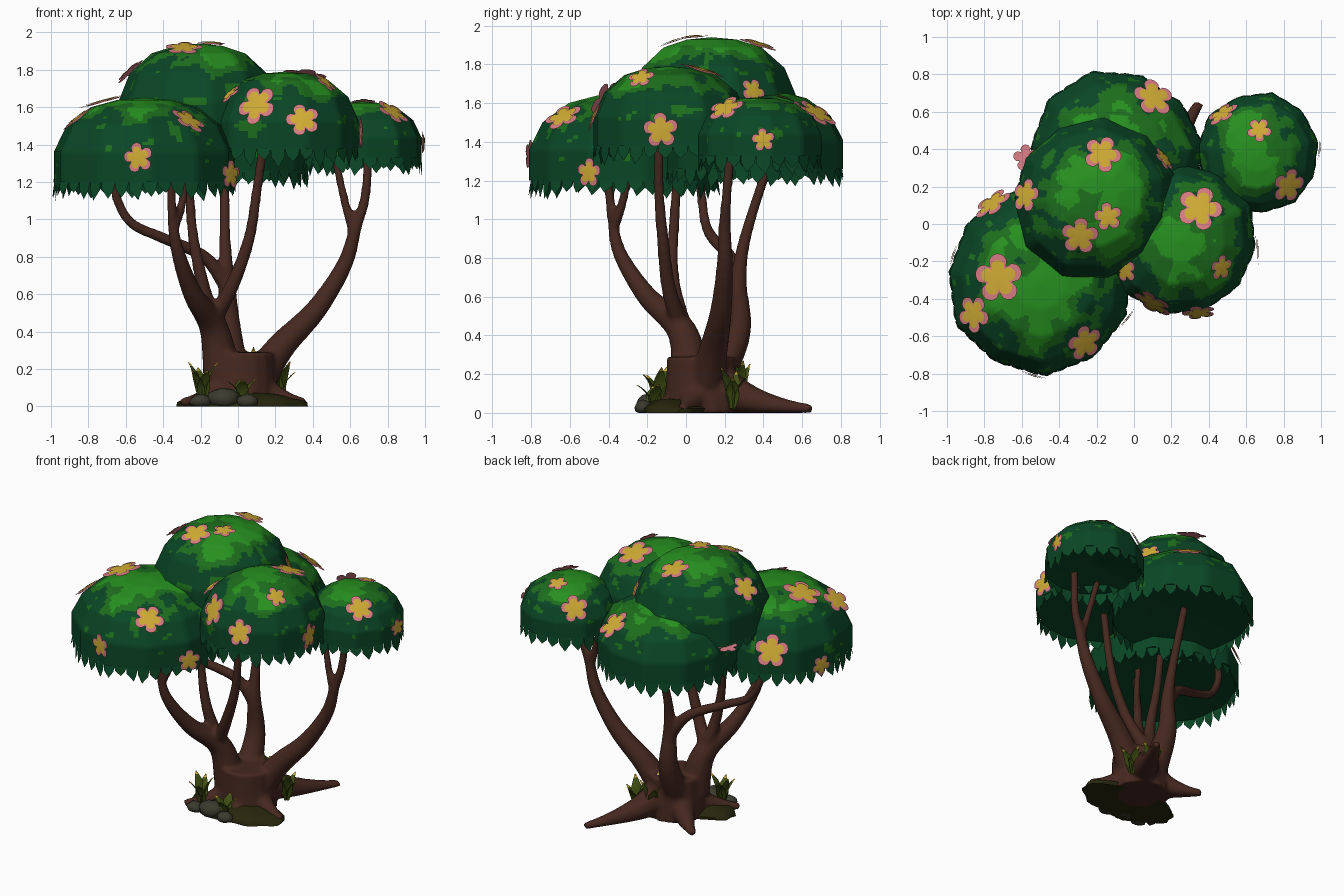
import bpy, bmesh, math, random
from mathutils import Vector, noise
from mathutils.bvhtree import BVHTree

if "Cube" in bpy.data.objects:
    bpy.data.objects.remove(bpy.data.objects["Cube"])

random.seed(7)
TAU = math.tau


def material(name, r, g, b):
    m = bpy.data.materials.new(name)
    m.diffuse_color = (r, g, b, 1)
    m.use_nodes = True
    m.node_tree.nodes["Principled BSDF"].inputs["Base Color"].default_value = m.diffuse_color
    return m


DARK = material("dark_green", .003, .062, .019)
MID = material("mid_green", .012, .155, .012)
BRIGHT = material("bright_green", .02, .28, .014)
BARK = material("bark_brown", .06, .021, .014)
PINK = material("petal_pink", .68, .2, .23)
YELLOW = material("petal_yellow", .64, .42, .035)
MOSS = material("moss", .02, .02, .004)
STONE = material("stone", .042, .042, .027)
LEAF = material("plant_leaf", .05, .075, .006)


def finish(name, bm, mats, angle=50):
    me = bpy.data.meshes.new(name)
    bm.to_mesh(me)
    bm.free()
    ob = bpy.data.objects.new(name, me)
    bpy.context.collection.objects.link(ob)
    for m in mats:
        me.materials.append(m)
    bpy.ops.object.select_all(action='DESELECT')
    ob.select_set(True)
    bpy.context.view_layer.objects.active = ob
    bpy.ops.object.shade_smooth_by_angle(angle=math.radians(angle))
    return ob


# Leaf crowns: faceted domes with a ragged hem and a closed underside
PROFILE = [(1, 0), (1, .36), (.86, .67), (.59, .89), (.3, .975)]
trees = []


def crown(name, cx, cy, r, z0, top, segs=11):
    h = top - z0
    bm = bmesh.new()
    phase = random.random()
    jit = [random.uniform(.96, 1.03) for _ in range(segs)]

    def pt(k, rf, z):
        a = TAU * (k + phase) / segs
        i, f = int(k) % segs, k - int(k)
        j = jit[i] * (1 - f) + jit[(i + 1) % segs] * f
        # straight chord between the coarse corners
        c = math.cos(math.pi / segs) / math.cos(TAU / segs * (f - .5))
        q = r * rf * j * c
        return (cx + q * math.cos(a), cy + q * math.sin(a), z)

    rings = [[bm.verts.new(pt(k, rf, z0 + zf * h)) for k in range(segs)] for rf, zf in PROFILE]
    apex = bm.verts.new((cx, cy, top))
    under = bm.verts.new((cx, cy, z0 + .05))
    for k in range(segs):
        n = (k + 1) % segs
        for a, b in zip(rings, rings[1:]):
            bm.faces.new((a[k], a[n], b[n], b[k]))
        bm.faces.new((rings[-1][k], rings[-1][n], apex))
        bm.faces.new((rings[0][n], rings[0][k], under))
    bm.normal_update()
    trees.append(BVHTree.FromBMesh(bm))
    bmesh.ops.subdivide_edges(bm, edges=bm.edges[:], cuts=7, use_grid_fill=True)
    bm.normal_update()
    # three greens: bright cap, mottled middle, dark hem with spots
    for f in bm.faces:
        p = f.calc_center_median()
        if f.normal.z < -.3:
            continue
        t = (p.z - z0) / h + .34 * noise.noise(p * 4.5) + .14 * noise.noise(p * 13)
        if t > .92:
            f.material_index = 2
        elif t > .77 or (t > .3 and noise.noise(p * 15 + Vector((9, 0, 0))) > .4):
            f.material_index = 1
    # hanging leaf tips
    n = int(TAU * r / .08)
    for i in range(n):
        k0, k1 = i * segs / n, (i + 1) * segs / n - 1e-6
        d = random.uniform(.055, .105)
        mid = (k0 + k1) / 2 + random.uniform(-.06, .06)
        bm.faces.new([bm.verts.new(pt(k, f, z)) for k, f, z in (
            (k0, 1, z0), (k0 + .02, 1.01, z0 - .45 * d), (mid, 1.02, z0 - d),
            (k1 - .02, 1.01, z0 - .45 * d), (k1, 1, z0))])
    finish(name, bm, [DARK, MID, BRIGHT])


crown("crown_front_left", -.5, -.31, .505, 1.2, 1.65)
crown("crown_top", -.21, .13, .435, 1.46, 1.94)
crown("crown_front_right", .25, -.09, .405, 1.38, 1.79)
crown("crown_right", .665, .375, .325, 1.33, 1.63)
crown("crown_back", -.1, .35, .465, 1.26, 1.67)

# Blossoms: x, y, z (0 = drop from above), radius
BLOSSOMS = [
    (-.72, -.29, 0, .13), (-.85, -.48, 0, .1), (-.27, -.63, 0, .1), (-.75, .1, 0, .11),
    (-.57, .15, 0, .09), (-.29, -.06, 0, .1), (-.14, .04, 0, .075), (-.17, .37, 0, .1),
    (.1, .67, 0, .11), (.35, .08, 0, .12), (.46, -.23, 0, .07), (.08, -.46, 1.63, .11),
    (-.04, -.24, 0, .07), (.15, .34, 0, .07), (.48, .58, 0, .09), (.67, .5, 0, .065),
    (.82, .21, 0, .095), (.98, .4, 1.41, .06), (-.54, -.83, 1.33, .08), (.0, -.5, 1.24, .075),
    (.35, -.52, 1.55, .09), (.66, -.13, 1.46, .09), (-1, -.15, 1.22, .07), (-.58, .36, 1.42, .07)]
bm = bmesh.new()
for x, y, z, R in BLOSSOMS:
    if z:
        hit = min((t.find_nearest((x, y, z)) for t in trees), key=lambda q: q[3])
    else:
        hits = [t.ray_cast((x, y, 3), (0, 0, -1)) for t in trees]
        hit = max((q for q in hits if q[0]), key=lambda q: q[0].z)
    loc, nor = hit[0], hit[1]
    rot = nor.to_track_quat('Z', 'Y')
    spin = random.random() * TAU
    for scale, lift, mat in ((1, .012, 0), (.74, .018, 1)):
        ring = []
        for i in range(40):
            a = TAU * i / 40
            q = R * scale * (.58 + .44 * abs(math.cos(2.5 * a)) ** .6)
            ring.append(bm.verts.new(loc + rot @ Vector(
                (q * math.cos(a + spin), q * math.sin(a + spin), lift))))
        c = bm.verts.new(loc + rot @ Vector((0, 0, lift + .004)))
        for i in range(40):
            bm.faces.new((c, ring[i], ring[(i + 1) % 40])).material_index = mat
finish("blossoms", bm, [PINK, YELLOW])


# Bark: tapered tubes along smooth paths
def tube(bm, r0, r1, *pts, sides=10, steps=5, power=2):
    P = [Vector(p) for p in pts]
    P = [2 * P[0] - P[1]] + P + [2 * P[-1] - P[-2]]
    path = []
    for i in range(1, len(P) - 2):
        a, b, c, d = P[i - 1:i + 3]
        for s in range(steps):
            t = s / steps
            path.append(.5 * (2 * b + (c - a) * t + (2 * a - 5 * b + 4 * c - d) * t * t
                              + (3 * b - a - 3 * c + d) * t ** 3))
    path.append(P[-2])
    rings, n, axis, rot = [], len(path) - 1, None, None
    for i, p in enumerate(path):
        new = (path[min(i + 1, n)] - path[max(i - 1, 0)]).normalized()
        # carry the frame along the path so the rings never twist
        rot = axis.rotation_difference(new) @ rot if axis else new.to_track_quat('Z', 'Y')
        axis = new
        r = r1 + (r0 - r1) * (1 - i / n) ** power
        ring = []
        for k in range(sides):
            v = p + rot @ Vector((r * math.cos(TAU * k / sides), r * math.sin(TAU * k / sides), 0))
            v.z = max(v.z, 0)
            ring.append(bm.verts.new(v))
        rings.append(ring)
    for a, b in zip(rings, rings[1:]):
        for k in range(sides):
            m = (k + 1) % sides
            bm.faces.new((a[k], a[m], b[m], b[k]))
    bm.faces.new(rings[-1])
    bm.faces.new(rings[0][::-1])


# Branches
bm = bmesh.new()
tube(bm, .11, .025, (-.08, .03, .15), (-.13, -.02, .42), (-.24, -.2, .6), (-.32, -.34, .82),
     (-.35, -.38, 1.0), (-.36, -.41, 1.26))
tube(bm, .032, .023, (-.34, -.37, .97), (-.3, -.33, 1.08), (-.28, -.29, 1.26))
tube(bm, .05, .027, (-.14, -.03, .45), (-.03, -.09, .65), (.06, -.12, .9), (.1, -.14, 1.15), (.14, -.14, 1.44))
tube(bm, .05, .026, (-.14, -.02, .45), (-.2, -.07, .7), (-.25, -.06, 1.0), (-.27, -.02, 1.5))
tube(bm, .1, .027, (-.03, .14, .15), (-.05, .27, .42), (-.06, .27, .68), (-.07, .31, .92), (-.07, .43, 1.3))
tube(bm, .042, .026, (-.06, .27, .64), (-.18, .23, .8), (-.4, .14, .9), (-.57, .1, .98), (-.65, .08, 1.12),
     (-.66, .06, 1.26))
tube(bm, .1, .026, (.1, .1, .13), (.23, .14, .32), (.42, .18, .52), (.57, .2, .76), (.63, .2, .96),
     (.68, .21, 1.12), (.7, .23, 1.38))
tube(bm, .03, .023, (.62, .2, .92), (.57, .21, 1.1), (.51, .24, 1.37))
# Trunk stump
tube(bm, .2, .18, (.02, .08, 0), (.02, .08, .1), (.02, .08, .2), (.02, .08, .29), sides=16)
# Roots
for x, y, r in ((.35, .65, .12), (-.29, .34, .12), (-.3, -.18, .1), (.36, -.02, .11), (.08, -.2, .09)):
    c = Vector((.02, .08, 0))
    e = Vector((x, y, 0))
    tube(bm, r, .028, c.lerp(e, .1) + Vector((0, 0, .16)), c.lerp(e, .4) + Vector((0, 0, .075)),
         c.lerp(e, .7) + Vector((0, 0, .035)), e + Vector((0, 0, .018)), power=1.3)
# melt everything into one flowing bark surface
tree = finish("trunk_branches_roots", bm, [BARK])
mod = tree.modifiers.new("merge", 'REMESH')
mod.mode = 'VOXEL'
mod.voxel_size = .012
mod.use_smooth_shade = True
mod = tree.modifiers.new("soften", 'SMOOTH')
mod.factor = .5
mod.iterations = 12


# Low moss mound and stones
def lump(name, mat, x, y, rx, ry, h, seg, base=0):
    bm = bmesh.new()
    bmesh.ops.create_icosphere(bm, subdivisions=seg, radius=1)
    for v in bm.verts:
        k = 1 + .16 * noise.noise(v.co * 2 + Vector((x * 9, y * 9, 0)))
        v.co = Vector((x + v.co.x * rx * k, y + v.co.y * ry * k, max(0, base + v.co.z * h * k)))
    finish(name, bm, [mat])


lump("moss_mound", MOSS, .02, -.05, .35, .18, .08, 3)
for i, (x, y, r) in enumerate(((-.08, -.19, .09), (.05, -.22, .06), (-.2, -.2, .06))):
    lump(f"stone_{i + 1}", STONE, x, y, r, r * .8, r * .65, 2, r * .45)

# Grassy plants: arching blades with yellow tips
bm = bmesh.new()
for x, y, h, n in ((-.19, -.14, .23, 5), (.02, -.17, .16, 4), (.22, .24, .24, 5), (.08, .27, .33, 4)):
    for i in range(n):
        a = TAU * (i + random.random() * .5) / n
        out, side = Vector((math.cos(a), math.sin(a), 0)), Vector((-math.sin(a), math.cos(a), 0))
        hh = h * random.uniform(.7, 1)
        rows = []
        for t, w in ((0, .014), (.35, .036), (.65, .03), (.88, .012), (1, .001)):
            p = Vector((x, y, .02)) + out * .08 * t * t + Vector((0, 0, hh * (1.25 * t - .3 * t * t)))
            rows.append([bm.verts.new(p + side * w * s + out * abs(s) * .008) for s in (-1, 0, 1)])
        for j, (p, q) in enumerate(zip(rows, rows[1:])):
            for s in (0, 1):
                bm.faces.new((p[s], p[s + 1], q[s + 1], q[s])).material_index = int(j == 3)
finish("plants", bm, [LEAF, YELLOW])
